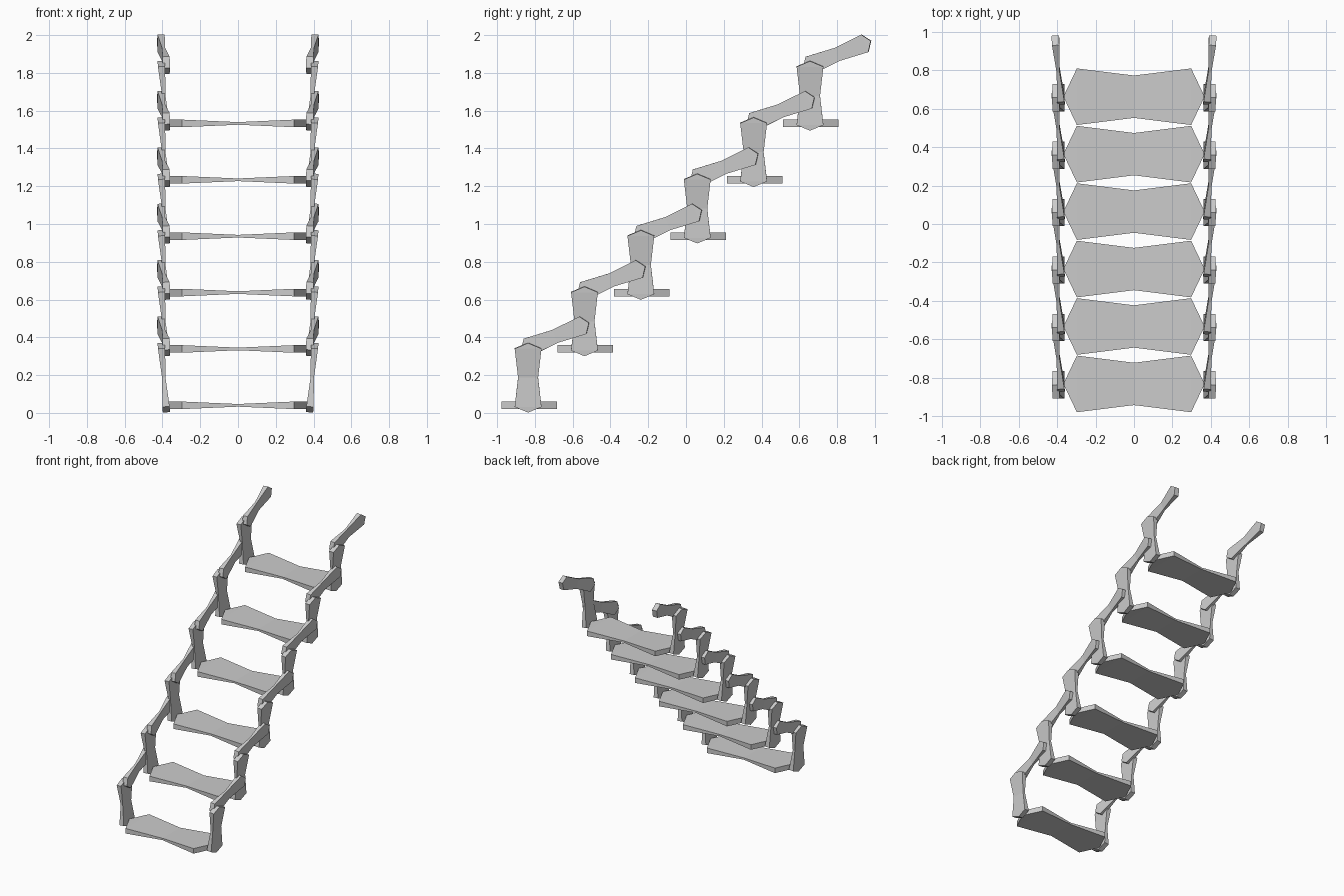
import bpy, bmesh
from mathutils import Vector, Matrix

if "Cube" in bpy.data.objects:
    bpy.data.objects.remove(bpy.data.objects["Cube"])

STEPS = 6
RISE = 0.2985


def plank(name, start, end, side, shoulder, half_w, waist_w, half_t, waist_t, mirror):
    """Board with pointed ends and pinched waist, repeated up the flight."""
    start, end = Vector(start), Vector(end)
    u = (end - start).normalized()
    n = u.cross(Vector(side)).normalized()
    v = n.cross(u)
    half = (end - start).length / 2
    mid = (start + end) / 2
    s = half - shoulder
    # (along, half width, half thickness) stations between the two tips
    stations = [(-s, half_w, half_t), (0, waist_w, waist_t), (s, half_w, half_t)]
    bm = bmesh.new()

    def vert(a, w, t):
        return bm.verts.new(mid + u * a + v * w + n * t)

    rings = [[vert(a, w, t), vert(a, -w, t), vert(a, -w, -t), vert(a, w, -t)]
             for a, w, t in stations]
    for r, q in zip(rings, rings[1:]):
        for i in range(4):
            j = (i + 1) % 4
            bm.faces.new((r[i], r[j], q[j], q[i]))
    # pointed ends
    for ring, a in ((rings[0], -half), (rings[-1], half)):
        p, m = vert(a, 0, half_t), vert(a, 0, -half_t)
        bm.faces.new((ring[0], ring[1], p))
        bm.faces.new((ring[2], ring[3], m))
        bm.faces.new((ring[1], ring[2], m, p))
        bm.faces.new((ring[3], ring[0], p, m))
    bmesh.ops.recalc_face_normals(bm, faces=bm.faces)
    me = bpy.data.meshes.new(name)
    bm.to_mesh(me)
    bm.free()
    ob = bpy.data.objects.new(name, me)
    bpy.context.collection.objects.link(ob)
    if mirror:
        ob.modifiers.new("both_sides", 'MIRROR').use_axis[0] = True
    arr = ob.modifiers.new("flight", 'ARRAY')
    arr.count = STEPS
    arr.use_relative_offset = False
    arr.use_constant_offset = True
    arr.constant_offset_displace = (0, RISE, RISE)
    return ob


# Treads
plank("treads", (-0.367, -0.831, 0.04), (0.367, -0.831, 0.04), (0, 1, 0),
      0.07, 0.147, 0.11, 0.02, 0.007, False)

# Upright posts, leaning slightly outward
plank("posts", (0.379, -0.836, 0.003), (0.407, -0.836, 0.371), (0, 1, 0),
      0.03, 0.071, 0.053, 0.019, 0.009, True)

# Sloping rails linking each post to the next
plank("rails", (0.378, -0.872, 0.334), (0.410, -0.513, 0.477), (0, -0.37, 0.93),
      0.035, 0.05, 0.037, 0.019, 0.008, True)

# Drop the rails to the height where each one leaves its post
